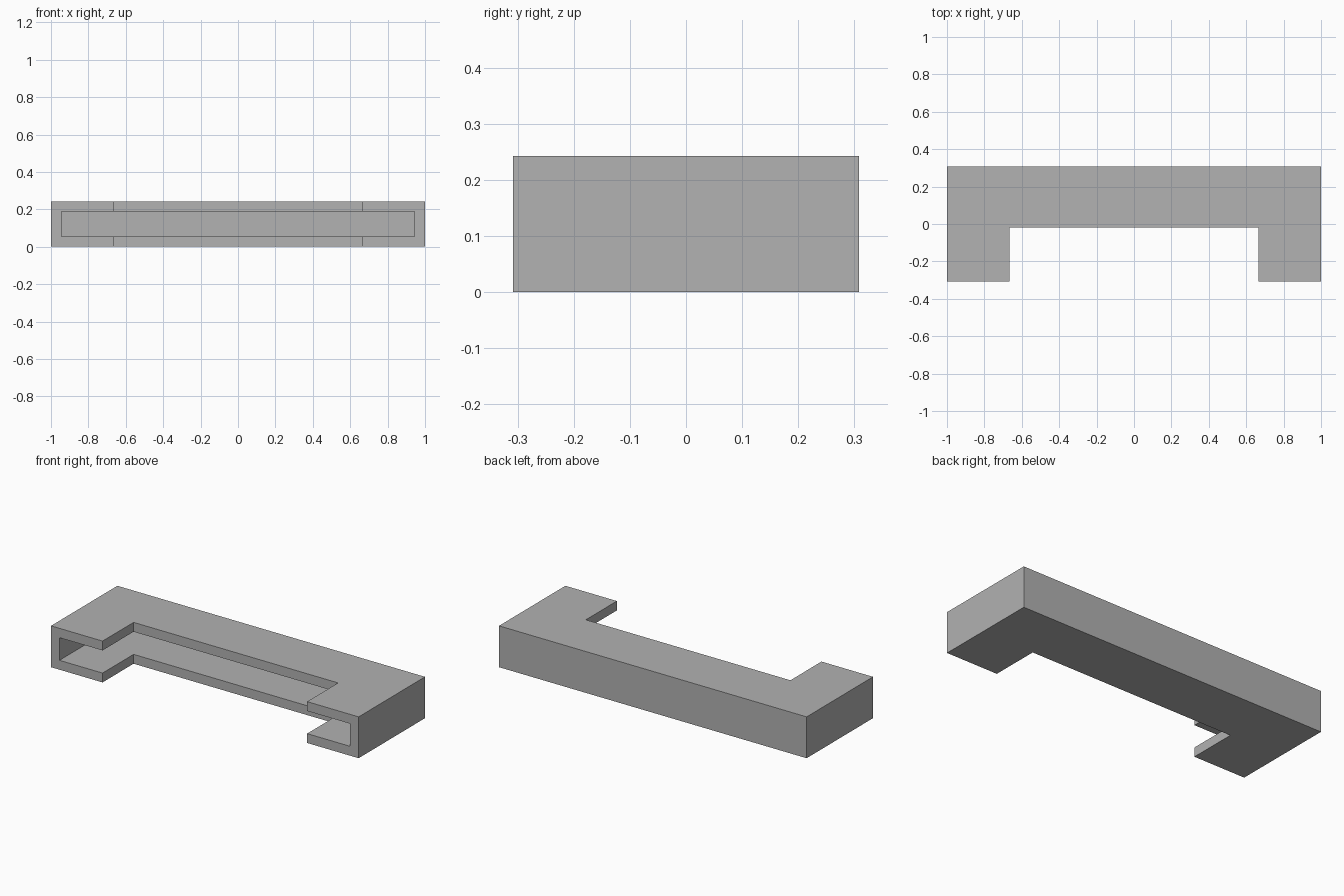
import bpy
import bmesh

default = bpy.data.objects.get("Cube")
if default:
    bpy.data.objects.remove(default, do_unlink=True)

HALF_X, HALF_Y, HEIGHT = 1.0, 0.308, 0.243
WALL = 0.055
NOTCH_X, NOTCH_Y = 0.665, -0.02

grey = bpy.data.materials.new("plain grey")
grey.use_nodes = True
colour = (0.445, 0.445, 0.445, 1)
grey.diffuse_color = colour
grey.node_tree.nodes["Principled BSDF"].inputs["Base Color"].default_value = colour


def prism(name, outline, bottom, top):
    """Extrude a flat outline straight up from bottom to top."""
    bm = bmesh.new()
    face = bm.faces.new([bm.verts.new((x, y, bottom)) for x, y in outline])
    extruded = bmesh.ops.extrude_face_region(bm, geom=[face])["geom"]
    verts = [v for v in extruded if isinstance(v, bmesh.types.BMVert)]
    bmesh.ops.translate(bm, verts=verts, vec=(0, 0, top - bottom))
    bmesh.ops.recalc_face_normals(bm, faces=bm.faces)
    mesh = bpy.data.meshes.new(name)
    bm.to_mesh(mesh)
    bm.free()
    mesh.materials.append(grey)
    obj = bpy.data.objects.new(name, mesh)
    bpy.context.collection.objects.link(obj)
    return obj


def mirrored(half):
    """Complete a right-hand half outline across x = 0."""
    return half + [(-x, y) for x, y in reversed(half)]


# U-shaped body with two forward arms
body = prism("hollow_bracket", mirrored([
    (NOTCH_X, NOTCH_Y), (NOTCH_X, -HALF_Y), (HALF_X, -HALF_Y), (HALF_X, HALF_Y),
]), 0, HEIGHT)

# Pocket open to the front, leaving top, bottom, back and end walls
inner_x, inner_y = HALF_X - WALL, HALF_Y - WALL
pocket = prism("pocket_cutter", mirrored([
    (inner_x, -HALF_Y - WALL), (inner_x, inner_y),
]), WALL, HEIGHT - WALL)
pocket.hide_render = True

cut = body.modifiers.new("pocket", "BOOLEAN")
cut.operation = "DIFFERENCE"
cut.solver = "EXACT"
cut.object = pocket
bpy.context.view_layer.objects.active = body
bpy.ops.object.modifier_apply(modifier=cut.name)
bpy.data.objects.remove(pocket, do_unlink=True)
